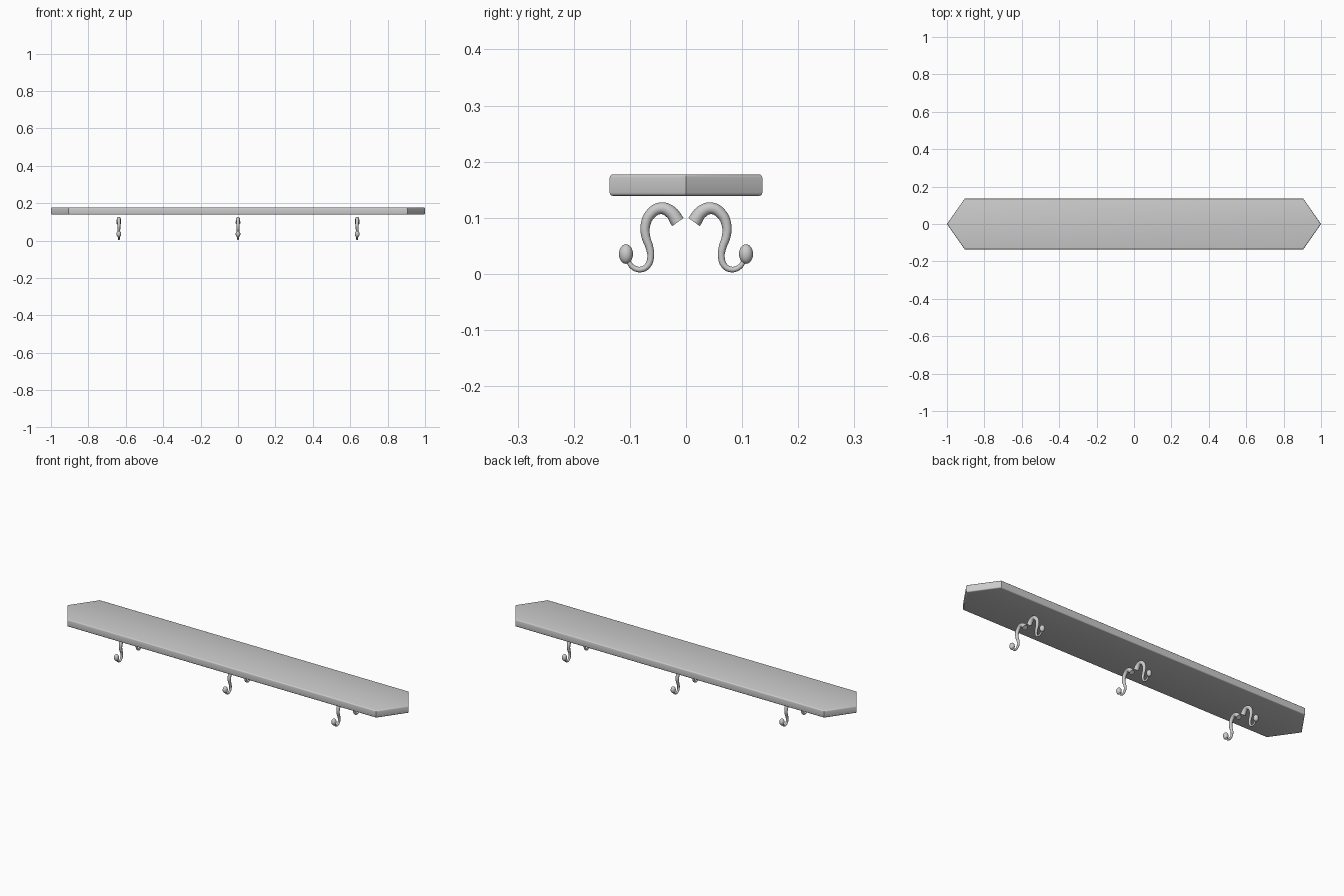
import bpy, bmesh
from mathutils import Matrix

if "Cube" in bpy.data.objects:
    bpy.data.objects.remove(bpy.data.objects["Cube"])


def finish(bm, name, angle=0.6):
    mesh = bpy.data.meshes.new(name)
    bm.to_mesh(mesh)
    bm.free()
    ob = bpy.data.objects.new(name, mesh)
    bpy.context.collection.objects.link(ob)
    smooth(ob, angle)
    return ob


def smooth(ob, angle=0.6):
    bpy.ops.object.select_all(action='DESELECT')
    ob.select_set(True)
    bpy.context.view_layer.objects.active = ob
    bpy.ops.object.shade_smooth_by_angle(angle=angle)


# Shelf board: pointed hexagonal outline with eased long edges
def board():
    outline = [(-1, 0), (-.905, -.136), (.905, -.136), (1, 0), (.905, .136), (-.905, .136)]
    bm = bmesh.new()
    face = bm.faces.new([bm.verts.new((x, y, .139)) for x, y in outline])
    top = bmesh.ops.extrude_face_region(bm, geom=[face])
    verts = [v for v in top['geom'] if isinstance(v, bmesh.types.BMVert)]
    bmesh.ops.translate(bm, verts=verts, vec=(0, 0, .0385))
    bmesh.ops.recalc_face_normals(bm, faces=bm.faces)
    rims = [e for e in bm.edges if abs(e.verts[0].co.z - e.verts[1].co.z) < 1e-4]
    bmesh.ops.bevel(bm, geom=rims, offset=.006, segments=3, profile=.5, affect='EDGES')
    finish(bm, "shelf_board")


# S-shaped hook: (y, z, radius) along its centre line, thinning to the tip
PATH = [(.0145, .0925, .0125), (.027, .110, .0115), (.0445, .117, .0105),
        (.063, .107, .0095), (.0725, .086, .0085), (.0715, .066, .0077),
        (.065, .047, .0068), (.063, .030, .006), (.069, .014, .0055),
        (.082, .0078, .005), (.096, .013, .0045), (.104, .026, .004)]


def hook(x, side, label):
    cu = bpy.data.curves.new("hook_" + label, 'CURVE')
    cu.dimensions = '3D'
    cu.bevel_depth = 1
    cu.bevel_resolution = 4
    cu.resolution_u = 6
    cu.use_fill_caps = True
    sp = cu.splines.new('BEZIER')
    sp.bezier_points.add(len(PATH) - 1)
    for p, (y, z, r) in zip(sp.bezier_points, PATH):
        p.co = (x, side * y, z)
        p.radius = r
        p.handle_left_type = p.handle_right_type = 'AUTO'
    ob = bpy.data.objects.new("hook_" + label, cu)
    bpy.context.collection.objects.link(ob)
    bpy.ops.object.select_all(action='DESELECT')
    ob.select_set(True)
    bpy.context.view_layer.objects.active = ob
    bpy.ops.object.convert(target='MESH')
    smooth(bpy.context.object)

    # Egg-shaped knob on the hook tip
    bm = bmesh.new()
    mat = Matrix.Translation((x, side * .107, .0355)) @ Matrix.Diagonal((.0125, .0125, .0175, 1))
    bmesh.ops.create_uvsphere(bm, u_segments=20, v_segments=12, radius=1, matrix=mat)
    finish(bm, "hook_knob_" + label)


board()
for i, x in enumerate((-.637, 0, .637)):
    for side, word in ((-1, "front"), (1, "back")):
        hook(x, side, f"{word}_{i + 1}")
